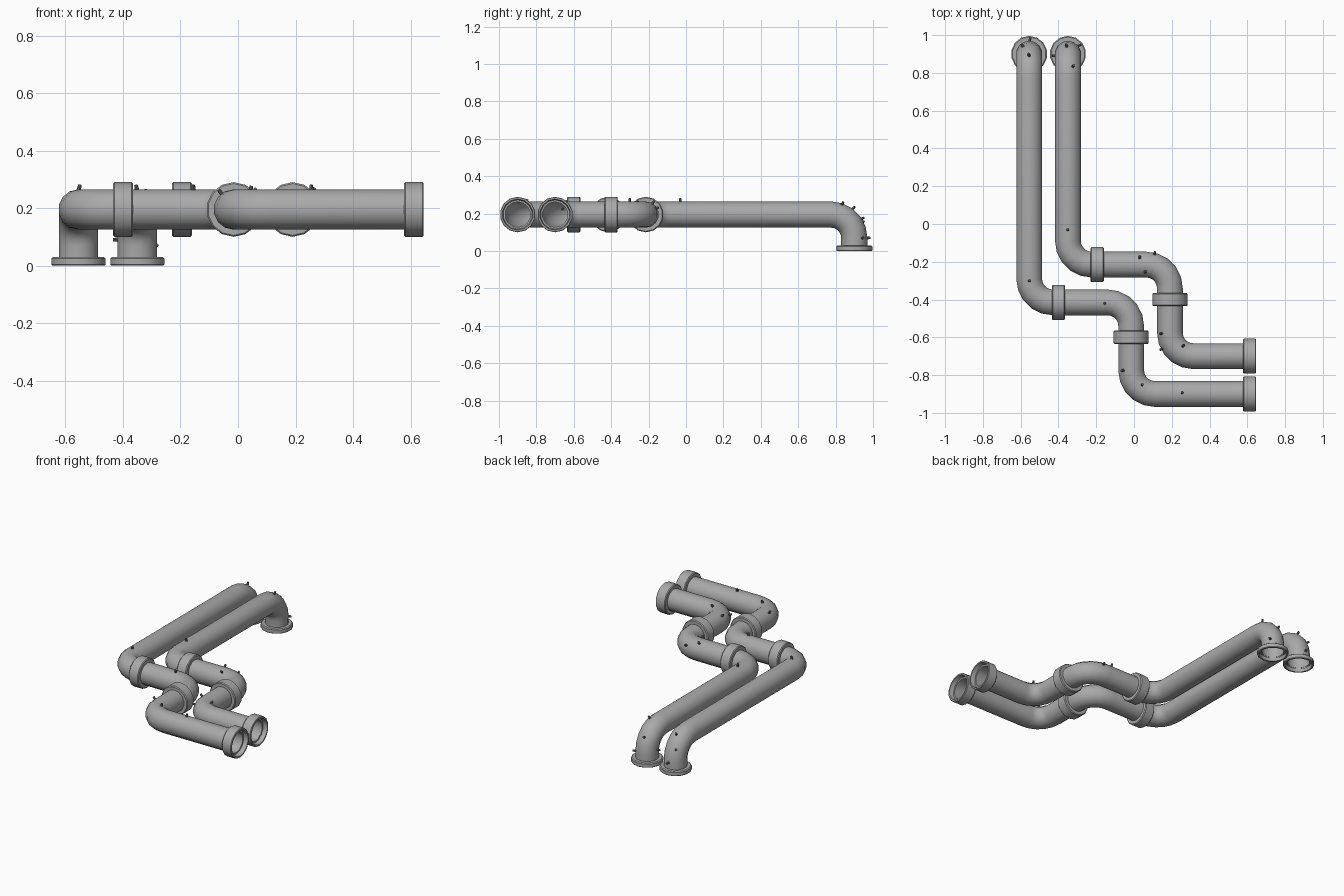
import bpy, bmesh, math
from mathutils import Vector, Matrix
from mathutils.bvhtree import BVHTree

cube = bpy.data.objects.get("Cube")
if cube:
    bpy.data.objects.remove(cube)

SIDES, RADIUS, BEND, Z = 14, 0.07, 0.125, 0.195


def material(name, value):
    m = bpy.data.materials.new(name)
    m.use_nodes = True
    color = (value, value, value, 1)
    m.diffuse_color = color
    m.node_tree.nodes["Principled BSDF"].inputs["Base Color"].default_value = color
    return m


pipe_grey = material("pipe grey", 0.40)
rivet_grey = material("dark rivet grey", 0.15)


def finish(name, bm, mat, angle=40):
    bmesh.ops.recalc_face_normals(bm, faces=bm.faces)
    mesh = bpy.data.meshes.new(name)
    bm.to_mesh(mesh)
    bm.free()
    mesh.materials.append(mat)
    ob = bpy.data.objects.new(name, mesh)
    bpy.context.collection.objects.link(ob)
    bpy.ops.object.select_all(action="DESELECT")
    ob.select_set(True)
    bpy.context.view_layer.objects.active = ob
    bpy.ops.object.shade_smooth_by_angle(angle=math.radians(angle))
    return ob


def bridge(bm, rings, closed=False):
    pairs = list(zip(rings, rings[1:]))
    if closed:
        pairs.append((rings[-1], rings[0]))
    for a, b in pairs:
        for i in range(len(a)):
            j = (i + 1) % len(a)
            bm.faces.new((a[i], a[j], b[j], b[i]))


def rounded_path(corners, steps=5):
    """Points and tangents along a path whose corners are circular bends."""
    pts = [Vector(c) for c in corners]
    out = [(pts[0], (pts[1] - pts[0]).normalized())]
    for p, c, n in zip(pts, pts[1:], pts[2:]):
        d0, d1 = (c - p).normalized(), (n - c).normalized()
        centre = c - d0 * BEND + d1 * BEND
        for k in range(steps + 1):
            a = math.pi / 2 * k / steps
            out.append((centre + BEND * (d0 * math.sin(a) - d1 * math.cos(a)),
                        d0 * math.cos(a) + d1 * math.sin(a)))
    out.append((pts[-1], (pts[-1] - pts[-2]).normalized()))
    return out


def pipe(name, corners):
    bm = bmesh.new()
    rings, u, last = [], Vector((1, 0, 0)), None
    for p, t in rounded_path(corners):
        if last:
            u = last.rotation_difference(t) @ u
        last, v = t, t.cross(u)
        angles = [2 * math.pi * (i + 0.5) / SIDES for i in range(SIDES)]
        rings.append([bm.verts.new(p + RADIUS * (u * math.cos(a) + v * math.sin(a)))
                      for a in angles])
    bridge(bm, rings)
    bmesh.ops.recalc_face_normals(bm, faces=bm.faces)
    tree = BVHTree.FromBMesh(bm)
    finish(name, bm, pipe_grey)
    return tree


def collar(name, centre, axis, profile):
    """Lathe a closed (radius, offset) profile around an axis."""
    bm = bmesh.new()
    turn = Matrix.Translation(centre) @ Vector(axis).to_track_quat("Z", "Y").to_matrix().to_4x4()
    rings = []
    for r, h in profile:
        rings.append([bm.verts.new(turn @ Vector((r * math.cos(a), r * math.sin(a), h)))
                      for a in (2 * math.pi * (i + 0.5) / SIDES for i in range(SIDES))])
    bridge(bm, rings, closed=True)
    finish(name, bm, pipe_grey, 30)


def rivets(name, tree, guesses):
    bm = bmesh.new()
    for g in guesses:
        p, n, _, _ = tree.find_nearest(Vector(g))
        turn = n.to_track_quat("Z", "Y").to_matrix().to_4x4()
        bmesh.ops.create_cone(bm, cap_ends=True, segments=8, radius1=0.008, radius2=0.006,
                              depth=0.022, matrix=Matrix.Translation(p + n * 0.006) @ turn)
    finish(name, bm, rivet_grey)


# Collar cross-sections: joint band, open end socket, floor flange
band = [(0.068, -0.035), (0.09, -0.035), (0.095, -0.03),
        (0.095, 0.03), (0.09, 0.035), (0.068, 0.035)]
socket = [(0.068, -0.035), (0.09, -0.035), (0.095, -0.03), (0.095, 0.03),
          (0.092, 0.033), (0.083, 0.033), (0.078, 0.005), (0.068, 0.005)]
flange = [(0.068, -0.015), (0.09, -0.015), (0.096, -0.01), (0.096, 0.012),
          (0.093, 0.015), (0.083, 0.015), (0.078, -0.005), (0.068, -0.005)]

# Each run: x of the long leg, y of the middle leg, x of the drop, y of the end leg
runs = {
    "outer": (-0.555, -0.415, -0.015, -0.90, -0.40, -0.60),
    "inner": (-0.35, -0.215, 0.19, -0.70, -0.195, -0.40),
}
trees = {}
for side, (x0, y1, x2, y3, band_x, band_y) in runs.items():
    trees[side] = pipe(side + "_pipe", [(x0, 0.90, 0.012), (x0, 0.90, Z), (x0, y1, Z),
                                        (x2, y1, Z), (x2, y3, Z), (0.615, y3, Z)])
    collar(side + "_floor_flange", (x0, 0.90, 0.015), (0, 0, -1), flange)
    collar(side + "_first_joint", (band_x, y1, Z), (1, 0, 0), band)
    collar(side + "_second_joint", (x2, band_y, Z), (0, 1, 0), band)
    collar(side + "_end_socket", (0.612, y3, Z), (1, 0, 0), socket)

# Scattered rivets, snapped to the pipe surface
TOP = 0.28
rivets("outer_rivets", trees["outer"], [
    (-0.555, 0.905, 0.24), (-0.6, 0.955, 0.16), (-0.55, 0.98, 0.07), (-0.55, -0.30, TOP),
    (-0.155, -0.425, TOP), (-0.065, -0.775, 0.26), (0.045, -0.85, 0.27), (0.255, -0.89, TOP)])
rivets("inner_rivets", trees["inner"], [
    (-0.36, 0.955, 0.18), (-0.29, 0.945, 0.07), (-0.32, 0.84, 0.26), (-0.425, 0.89, 0.09),
    (-0.355, -0.03, TOP), (0.03, -0.175, 0.26), (0.11, -0.155, 0.23), (0.06, -0.255, 0.26),
    (0.145, -0.58, 0.25), (0.14, -0.665, 0.23), (0.255, -0.65, 0.25)])
